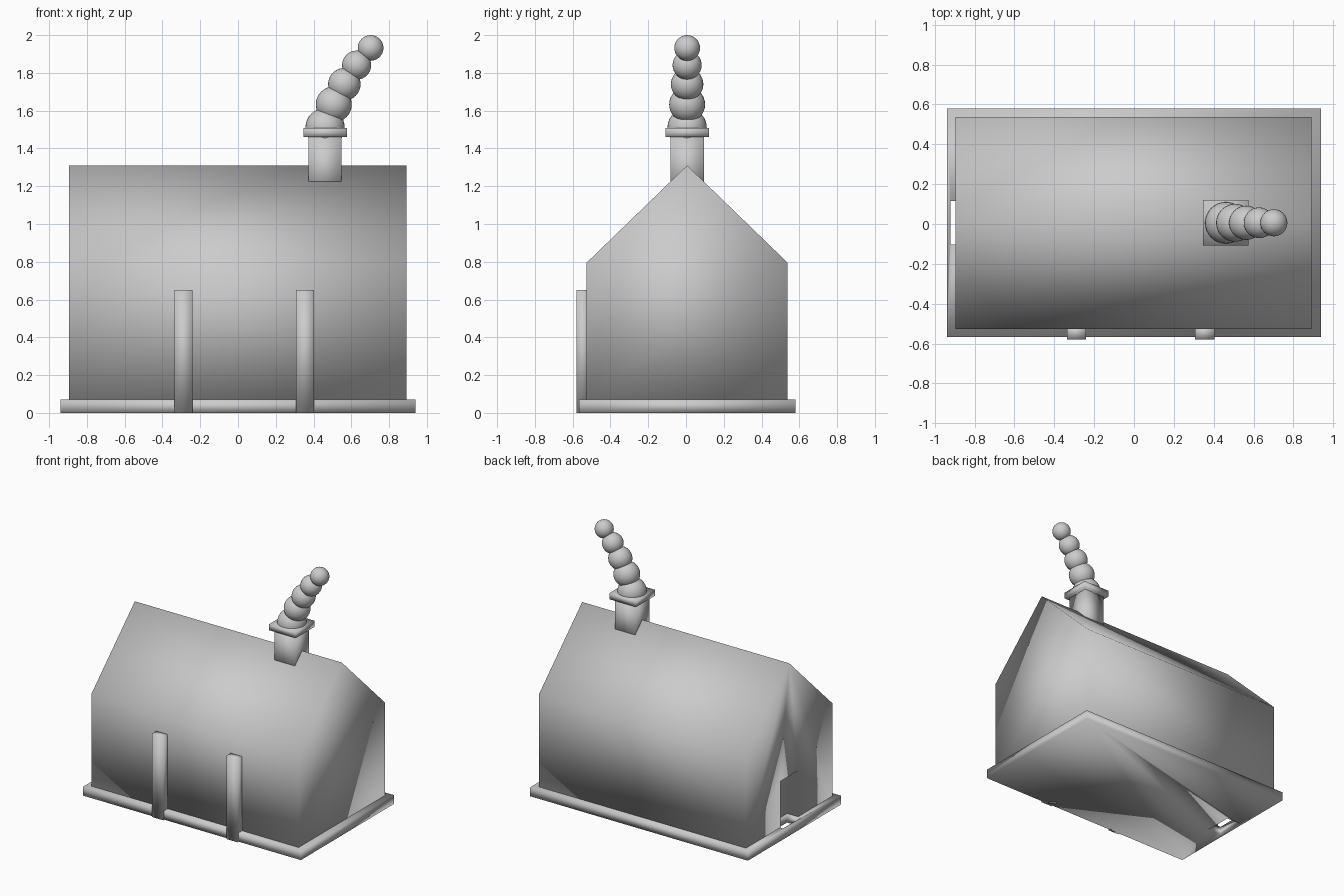
import bpy, bmesh
from mathutils import Vector

if "Cube" in bpy.data.objects:
    bpy.data.objects.remove(bpy.data.objects["Cube"])

CY = 0.006  # house centre line in y; the front posts stick out past the slab


def finish(name, bm):
    """Turn a bmesh into a smooth-shaded object."""
    bmesh.ops.recalc_face_normals(bm, faces=bm.faces[:])
    for f in bm.faces:
        f.smooth = True
    mesh = bpy.data.meshes.new(name)
    bm.to_mesh(mesh)
    bm.free()
    obj = bpy.data.objects.new(name, mesh)
    bpy.context.collection.objects.link(obj)
    return obj


def box(name, x, y, z):
    """Box from (min, max) ranges on each axis."""
    bm = bmesh.new()
    bmesh.ops.create_cube(bm, size=1)
    for v in bm.verts:
        v.co = Vector(r[0] if c < 0 else r[1] for c, r in zip(v.co, (x, y, z)))
    return finish(name, bm)


def ball(name, x, z, r):
    bm = bmesh.new()
    bmesh.ops.create_uvsphere(bm, u_segments=32, v_segments=16, radius=r)
    bmesh.ops.translate(bm, verts=bm.verts[:], vec=(x, CY, z))
    return finish(name, bm)


def cut(obj, cutter):
    """Subtract the cutter and keep the result smooth."""
    mod = obj.modifiers.new("door_cut", 'BOOLEAN')
    mod.operation = 'DIFFERENCE'
    mod.solver = 'EXACT'
    mod.object = cutter
    bpy.context.view_layer.objects.active = obj
    bpy.ops.object.modifier_apply(modifier=mod.name)
    for p in obj.data.polygons:
        p.use_smooth = True


# Base slab
slab = box("base_slab", (-0.94, 0.94), (CY - 0.573, CY + 0.573), (0, 0.07))

# House body: gable profile extruded along x
profile = [(-0.532, 0.07), (0.532, 0.07), (0.532, 0.795), (0, 1.31), (-0.532, 0.795)]
bm = bmesh.new()
gable = bm.faces.new([bm.verts.new((-0.895, CY + y, z)) for y, z in profile])
ext = bmesh.ops.extrude_face_region(bm, geom=[gable], use_keep_orig=True)
bmesh.ops.translate(bm, vec=(1.787, 0, 0),
                    verts=[g for g in ext["geom"] if isinstance(g, bmesh.types.BMVert)])
body = finish("house_body", bm)

# Doorway recess in the left gable, sunk through the slab
cutter = box("door_cutter", (-0.92, -0.80), (CY - 0.11, CY + 0.11), (-0.05, 0.43))
cutter.hide_render = True
for part in (slab, body):
    cut(part, cutter)
bpy.data.objects.remove(cutter)

# Front posts
for side, x in (("left", -0.288), ("right", 0.355)):
    box(f"front_post_{side}", (x - 0.048, x + 0.048), (-0.58, -0.51), (0, 0.65))

# Chimney and its cap
CX = 0.461
for name, h, z in (("chimney", 0.088, (1.15, 1.46)), ("chimney_cap", 0.115, (1.46, 1.508))):
    box(name, (CX - h, CX + h), (CY - h, CY + h), z)

# Smoke puffs drifting to the right: x, z, radius
puffs = [(0.461, 1.51, 0.104), (0.507, 1.633, 0.095), (0.563, 1.74, 0.086),
         (0.628, 1.841, 0.077), (0.702, 1.932, 0.068)]
for i, (x, z, r) in enumerate(puffs, 1):
    ball(f"smoke_puff_{i}", x, z, r)
